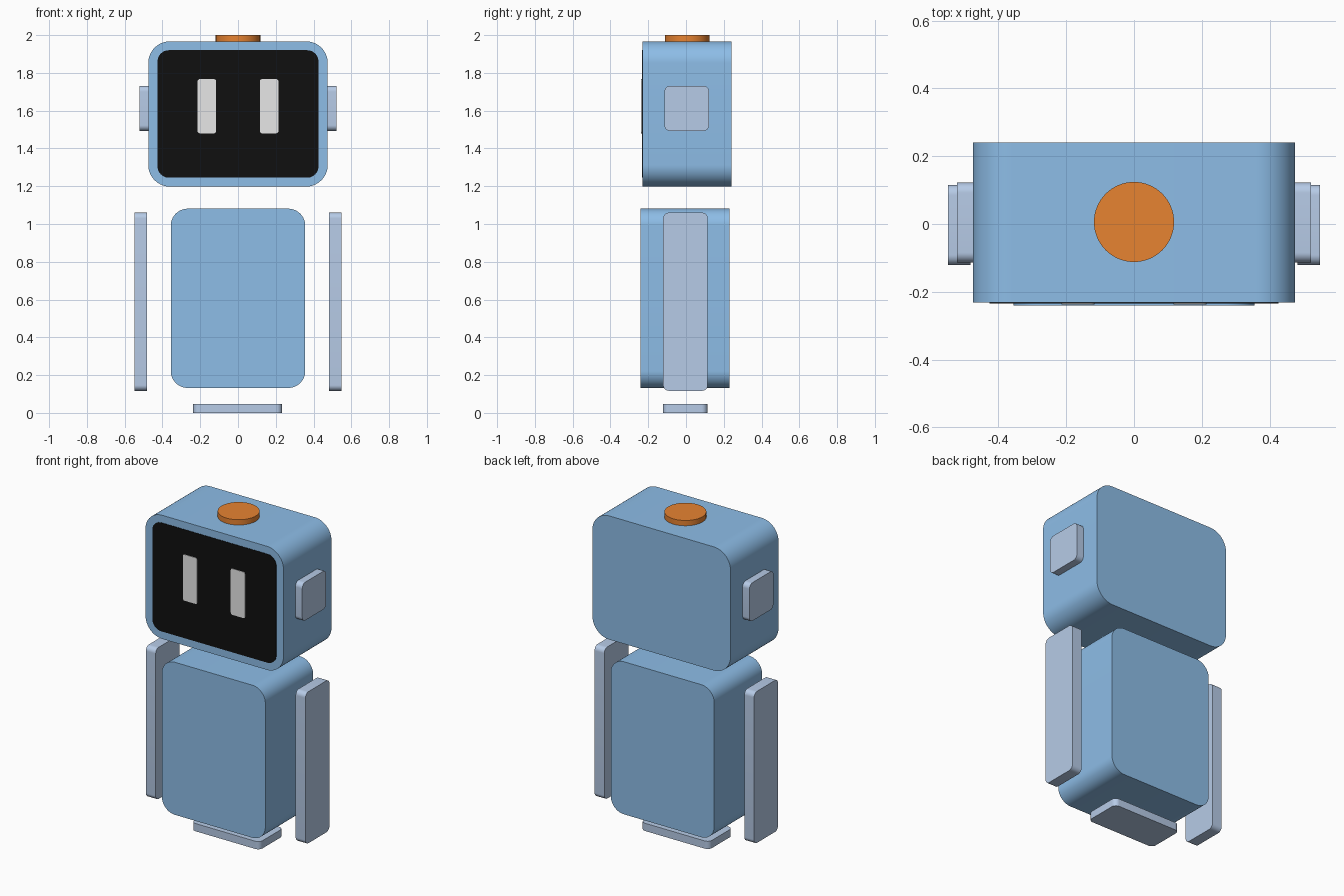
import bpy, bmesh
from math import sin, cos, pi, radians

cube = bpy.data.objects.get("Cube")
if cube:
    bpy.data.objects.remove(cube, do_unlink=True)


def material(name, rgb):
    # 8-bit display colour converted to linear values
    lin = [((c / 255 + 0.055) / 1.055) ** 2.4 for c in rgb]
    m = bpy.data.materials.new(name)
    m.use_nodes = True
    m.diffuse_color = (*lin, 1)
    m.node_tree.nodes["Principled BSDF"].inputs["Base Color"].default_value = (*lin, 1)
    return m


blue = material("sky blue", (152, 203, 248))
pale = material("pale blue grey", (196, 218, 248))
orange = material("orange", (248, 141, 54))
black = material("screen black", (16, 16, 16))
white = material("eye white", (252, 252, 252))


def finish(obj, mat):
    obj.data.materials.append(mat)
    bpy.ops.object.select_all(action='DESELECT')
    obj.select_set(True)
    bpy.context.view_layer.objects.active = obj
    bpy.ops.object.shade_smooth_by_angle(angle=radians(30))


def slab(name, mat, axis, low, high, radius, steps=10):
    """Rounded rectangle across two axes, extruded along the given axis."""
    u, v = [i for i in range(3) if i != axis]
    corners = [(high[u] - radius, high[v] - radius), (low[u] + radius, high[v] - radius),
               (low[u] + radius, low[v] + radius), (high[u] - radius, low[v] + radius)]
    bm = bmesh.new()
    ring = []
    for quarter, (cu, cv) in enumerate(corners):
        for i in range(steps + 1):
            a = (quarter + i / steps) * pi / 2
            p = [0, 0, 0]
            p[axis] = low[axis]
            p[u], p[v] = cu + radius * cos(a), cv + radius * sin(a)
            ring.append(bm.verts.new(p))
    base = bm.faces.new(ring)
    top = bmesh.ops.extrude_face_region(bm, geom=[base], use_keep_orig=True)
    for vert in (g for g in top["geom"] if isinstance(g, bmesh.types.BMVert)):
        vert.co[axis] = high[axis]
    bmesh.ops.recalc_face_normals(bm, faces=bm.faces)
    mesh = bpy.data.meshes.new(name)
    bm.to_mesh(mesh)
    bm.free()
    obj = bpy.data.objects.new(name, mesh)
    bpy.context.collection.objects.link(obj)
    finish(obj, mat)


X, Y, Z = range(3)

# Head and body, rounded as seen from the front
slab("head", blue, Y, (-0.475, -0.231, 1.198), (0.475, 0.241, 1.967), 0.115, 16)
slab("body", blue, Y, (-0.356, -0.24, 0.132), (0.356, 0.231, 1.081), 0.09, 16)

# Face screen
slab("screen", black, Y, (-0.426, -0.234, 1.245), (0.426, -0.231, 1.92), 0.06)

# Eyes, ears and arms on both sides
for side, s in (("left", 1), ("right", -1)):
    def pair(part, mat, axis, inner, outer, y, z, radius):
        x = sorted((s * inner, s * outer))
        slab(f"{side}_{part}", mat, axis, (x[0], y[0], z[0]), (x[1], y[1], z[1]), radius)

    pair("eye", white, Y, 0.116, 0.214, (-0.237, -0.234), (1.48, 1.767), 0.012)
    pair("ear", pale, X, 0.475, 0.522, (-0.114, 0.122), (1.493, 1.731), 0.03)
    pair("arm", pale, X, 0.482, 0.549, (-0.121, 0.115), (0.117, 1.06), 0.03)

# Foot plate, rounded as seen from above
slab("foot_plate", pale, Z, (-0.237, -0.121, 0), (0.233, 0.113, 0.048), 0.03)

# Button on top of the head
bpy.ops.mesh.primitive_cylinder_add(vertices=64, radius=0.118, depth=0.036,
                                    location=(0, 0.006, 1.982))
button = bpy.context.object
button.name = "top_button"
finish(button, orange)
